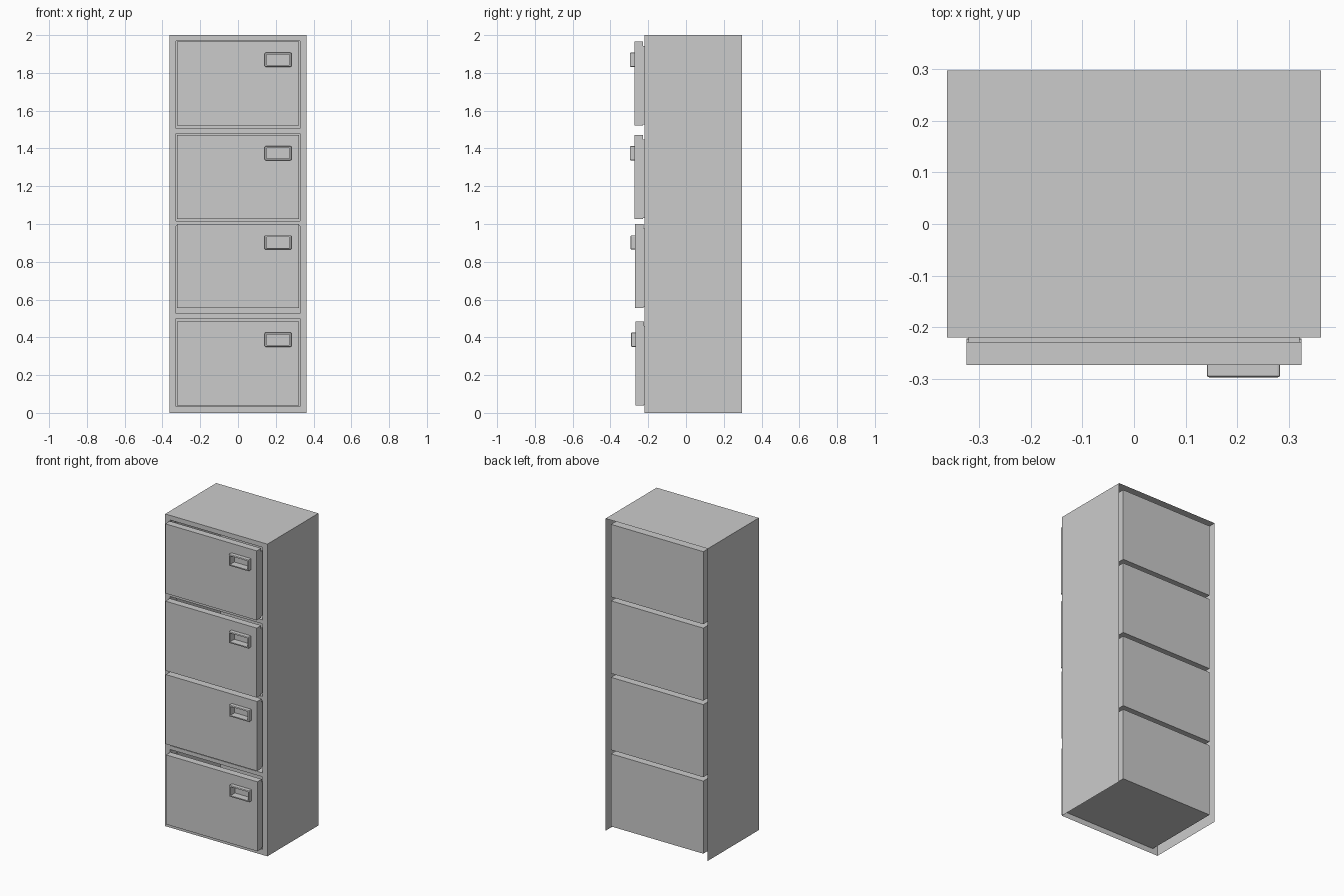
import bpy, bmesh
from mathutils import Vector

if "Cube" in bpy.data.objects:
    bpy.data.objects.remove(bpy.data.objects["Cube"])


def finish(bm, name):
    mesh = bpy.data.meshes.new(name)
    bm.to_mesh(mesh)
    bm.free()
    ob = bpy.data.objects.new(name, mesh)
    bpy.context.collection.objects.link(ob)
    return ob


def box(bm, lo, hi):
    lo, hi = Vector(lo), Vector(hi)
    verts = bmesh.ops.create_cube(bm, size=1)["verts"]
    for v in verts:
        v.co = v.co * (hi - lo) + (lo + hi) / 2
    bm.normal_update()


def face_toward(bm, direction):
    d = Vector(direction)
    faces = [f for f in bm.faces if f.normal.dot(d) > 0.99]
    return max(faces, key=lambda f: f.calc_center_median().dot(d))


def push(bm, faces, offset):
    new = bmesh.ops.extrude_discrete_faces(bm, faces=faces)["faces"]
    for f in new:
        bmesh.ops.translate(bm, verts=f.verts[:], vec=offset)


def pocketed_box(name, lo, hi, xs, zs, depth, open_sides=()):
    """Box whose front is a grid; every second cell is pushed in as a pocket."""
    bm = bmesh.new()
    box(bm, lo, hi)
    drop = [face_toward(bm, d) for d in ((0, -1, 0), *open_sides)]
    bmesh.ops.delete(bm, geom=drop, context="FACES")
    xs = [lo[0], *xs, hi[0]]
    zs = [lo[2], *zs, hi[2]]
    grid = [[bm.verts.new((x, lo[1], z)) for z in zs] for x in xs]
    holes = []
    for i in range(len(xs) - 1):
        for j in range(len(zs) - 1):
            f = bm.faces.new((grid[i][j], grid[i + 1][j],
                              grid[i + 1][j + 1], grid[i][j + 1]))
            if i % 2 and j % 2:
                holes.append(f)
    push(bm, holes, (0, depth, 0))
    bmesh.ops.remove_doubles(bm, verts=bm.verts[:], dist=1e-5)
    return finish(bm, name)


# Cabinet shell: thin sheets, open back and bottom, four deep drawer bays
bays = []
for k in range(4):
    bays += [0.035 + 0.49 * k, 0.50 + 0.49 * k]
pocketed_box("cabinet_shell", (-0.362, -0.22, 0), (0.362, 0.297, 2),
             (-0.327, 0.327), bays, 0.512, ((0, 1, 0), (0, 0, -1)))


def drawer(n, top, y):
    # Front panel with a recess for the pull
    pocketed_box(f"drawer_front_{n}", (-0.324, y, top - 0.445),
                 (0.324, y + 0.045, top), (0.147, 0.277),
                 (top - 0.131, top - 0.064), 0.03)

    # Open tray behind the panel
    bm = bmesh.new()
    box(bm, (-0.32, y + 0.045, top - 0.44), (0.32, 0.275, top - 0.025))
    f = face_toward(bm, (0, 0, 1))
    bmesh.ops.inset_individual(bm, faces=[f], thickness=0.012)
    push(bm, [f], (0, 0, -0.4))
    finish(bm, f"drawer_tray_{n}")

    # Recessed pull with a rounded rim
    bm = bmesh.new()
    box(bm, (0.141, y - 0.024, top - 0.135), (0.283, y + 0.028, top - 0.06))
    back = y + 0.027
    edges = [e for e in bm.edges if min(v.co.y for v in e.verts) < back]
    bmesh.ops.bevel(bm, geom=edges, offset=0.005, segments=2,
                    profile=0.5, affect="EDGES")
    bm.normal_update()
    f = face_toward(bm, (0, -1, 0))
    bmesh.ops.inset_individual(bm, faces=[f], thickness=0.006)
    push(bm, [f], (0, 0.045, 0))
    finish(bm, f"drawer_pull_{n}")


# Drawers, each sitting at a slightly different height and depth
for n, (top, y) in enumerate([(0.485, -0.267), (1.0, -0.269),
                              (1.472, -0.273), (1.967, -0.273)], 1):
    drawer(n, top, y)
